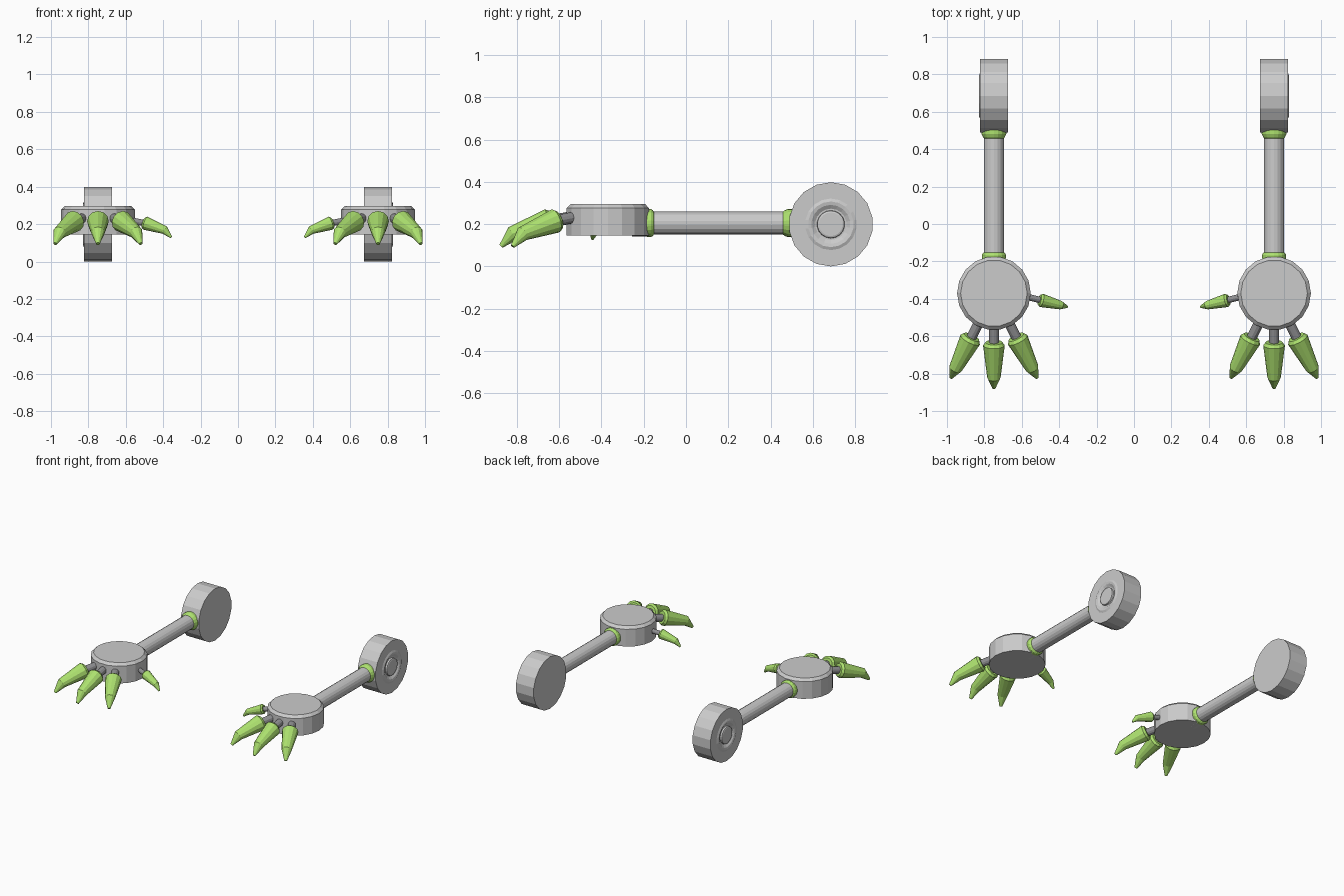
import bpy, bmesh
from math import sin, cos, pi, radians
from mathutils import Vector as V

if "Cube" in bpy.data.objects:
    bpy.data.objects.remove(bpy.data.objects["Cube"])


def material(name, rgb):
    m = bpy.data.materials.new(name)
    m.diffuse_color = (*rgb, 1)
    m.use_nodes = True
    m.node_tree.nodes["Principled BSDF"].inputs["Base Color"].default_value = m.diffuse_color
    return m


GREEN = material("green", (0.42, 0.76, 0.16))
DARK = material("dark_grey", (0.27, 0.27, 0.28))


def loft(name, sections, ref, side, sides=18, mat=None):
    """Skin round sections (centre, axis, radius); side = -1 mirrors in x."""
    bm = bmesh.new()
    rings = []
    for c, axis, r in sections:
        e2 = axis.normalized().cross(ref)
        ring = []
        for i in range(sides):
            a = 2 * pi * i / sides
            p = c + (ref * cos(a) + e2 * sin(a)) * r
            ring.append(bm.verts.new((p.x * side, p.y, p.z)))
        rings.append(ring)
    for a, b in zip(rings, rings[1:]):
        for i in range(sides):
            j = (i + 1) % sides
            bm.faces.new((a[i], a[j], b[j], b[i]))
    bm.faces.new(rings[0])
    bm.faces.new(rings[-1])
    bmesh.ops.recalc_face_normals(bm, faces=bm.faces)
    me = bpy.data.meshes.new(name)
    bm.to_mesh(me)
    bm.free()
    ob = bpy.data.objects.new(name, me)
    bpy.context.collection.objects.link(ob)
    if mat:
        me.materials.append(mat)
    return ob


def lathe(name, origin, axis, ref, profile, side, mat=None, sides=18):
    """Straight lathe: profile is (distance along axis, radius)."""
    return loft(name, [(origin + axis * d, axis, r) for d, r in profile],
                ref, side, sides, mat)


def finger(name, origin, angle, base, scale, side):
    """Peg and bent claw; angle is measured from -y towards +x."""
    out = V((sin(angle), -cos(angle), 0))
    ref = V((cos(angle), sin(angle), 0))
    up = V((0, 0, 1))
    root = origin + out * base

    def at(s, z):
        return root + (out * s + up * z) * scale

    def tilt(deg):
        return out * cos(radians(deg)) - up * sin(radians(deg))

    peg = [(at(-0.10, 0.018), tilt(10), 0.027 * scale),
           (at(0.02, -0.004), tilt(10), 0.027 * scale)]
    loft(name + "_peg", peg, ref, side, 12, DARK)
    claw = [(at(-0.012, 0.004), tilt(18), 0.046 * scale),
            (at(0.004, 0.0), tilt(18), 0.058 * scale),
            (at(0.175, -0.060), tilt(34), 0.036 * scale),
            (at(0.230, -0.120), tilt(48), 0.010 * scale)]
    loft(name + "_claw", claw, ref, side, 12, GREEN)


X, Y, Z = V((1, 0, 0)), V((0, 1, 0)), V((0, 0, 1))
AX = 0.749

for side, tag in ((1, "right"), (-1, "left")):
    # shoulder disc with ringed hub on the outer face
    lathe(tag + "_shoulder_disc", V((AX, 0.685, 0.199)), X, Z,
          [(-0.075, 0.199), (0.075, 0.199), (0.075, 0.122), (0.081, 0.108),
           (0.078, 0.092), (0.066, 0.074), (0.066, 0.066), (0.078, 0.064),
           (0.081, 0.056)], side)
    # arm rod and its green collars
    arm = V((AX, 0, 0.205))
    lathe(tag + "_arm_rod", arm, Y, Z, [(-0.20, 0.054), (0.52, 0.054)], side)
    lathe(tag + "_shoulder_collar", arm, Y, Z,
          [(0.458, 0.054), (0.464, 0.059), (0.482, 0.067), (0.51, 0.067)],
          side, GREEN)
    lathe(tag + "_wrist_collar", arm, Y, Z,
          [(-0.185, 0.066), (-0.165, 0.066), (-0.157, 0.061), (-0.152, 0.054)],
          side, GREEN)
    lathe(tag + "_wrist_socket", arm, Y, Z,
          [(-0.255, 0.064), (-0.18, 0.064)], side)
    # palm with chamfered top
    lathe(tag + "_palm", V((AX, -0.37, 0)), Z, X,
          [(0.145, 0.197), (0.277, 0.197), (0.296, 0.178)], side)
    # three fingers and a smaller inward thumb
    palm = V((AX, -0.37, 0.215))
    for label, deg in (("outer", 27), ("middle", 0), ("inner", -27)):
        finger(f"{tag}_{label}_finger", palm, radians(deg), 0.275, 1, side)
    finger(tag + "_thumb", V((AX, -0.345, 0.205)), radians(-76), 0.259,
           0.63, side)
